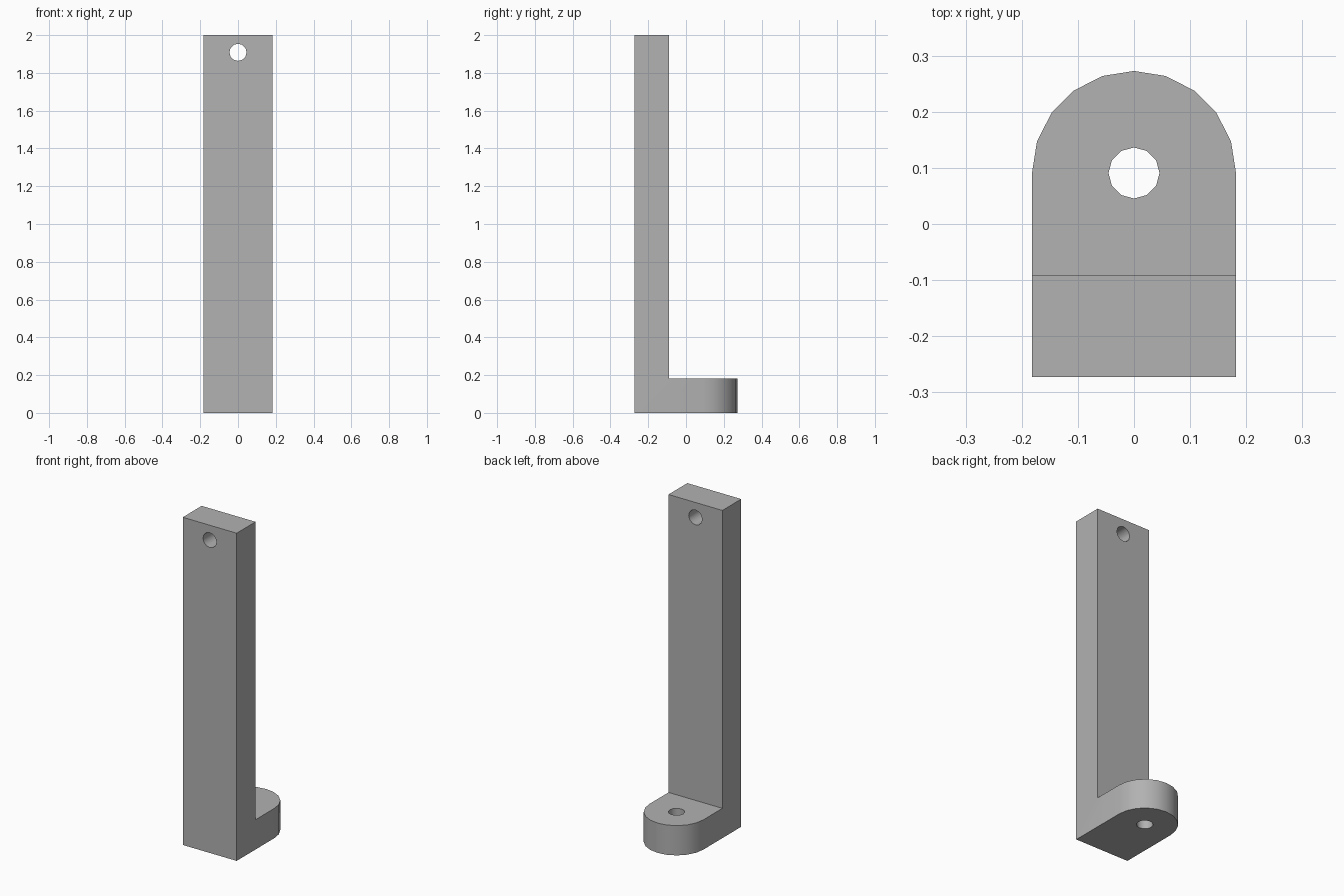
import bpy, bmesh
from math import sin, cos, pi, radians
from mathutils import Matrix

cube = bpy.data.objects.get("Cube")
if cube:
    bpy.data.objects.remove(cube, do_unlink=True)

U = 1 / 11                # bracket module
HALF_W, THICK, HEIGHT = 2 * U, 2 * U, 2.0
FRONT, INNER, EYE_Y = -3 * U, -U, U
HOLE_R = U / 2

grey = bpy.data.materials.new("plain grey")
grey.use_nodes = True
colour = (0.445, 0.445, 0.445, 1)
grey.diffuse_color = colour
grey.node_tree.nodes["Principled BSDF"].inputs["Base Color"].default_value = colour


def add_object(name, bm):
    bmesh.ops.recalc_face_normals(bm, faces=bm.faces)
    mesh = bpy.data.meshes.new(name)
    bm.to_mesh(mesh)
    bm.free()
    mesh.materials.append(grey)
    obj = bpy.data.objects.new(name, mesh)
    bpy.context.collection.objects.link(obj)
    return obj


def raise_faces(bm, faces, height):
    """Extrude faces straight up and return the raised copies."""
    geom = bmesh.ops.extrude_face_region(bm, geom=faces)["geom"]
    verts = [g for g in geom if isinstance(g, bmesh.types.BMVert)]
    bmesh.ops.translate(bm, verts=verts, vec=(0, 0, height))
    return [g for g in geom if isinstance(g, bmesh.types.BMFace)]


def hole_cutter(name, location, rotation):
    bm = bmesh.new()
    bmesh.ops.create_cone(bm, cap_ends=True, segments=12, radius1=HOLE_R,
                          radius2=HOLE_R, depth=3 * THICK,
                          matrix=Matrix.Translation(location) @ rotation)
    obj = add_object(name, bm)
    obj.hide_render = True
    return obj


# Footprint: a wall strip and a round-ended foot sharing one edge
bm = bmesh.new()
strip = [bm.verts.new((x, y, 0)) for x, y in
         ((-HALF_W, FRONT), (HALF_W, FRONT), (HALF_W, INNER), (-HALF_W, INNER))]
arc = [bm.verts.new((HALF_W * cos(pi * i / 10), EYE_Y + HALF_W * sin(pi * i / 10), 0))
       for i in range(11)]
base = [bm.faces.new(strip), bm.faces.new([strip[3], strip[2]] + arc)]

# Raise the foot, then carry the wall strip up to full height
tops = raise_faces(bm, base, THICK)
bottoms = [f for f in base if f.is_valid]
if not bottoms or all(f in tops for f in bottoms):
    bmesh.ops.contextual_create(bm, geom=[e for e in bm.edges if e.is_boundary])
wall_top = min(tops, key=lambda f: f.calc_center_median().y)
raise_faces(bm, [wall_top], HEIGHT - THICK)
# Close the underside if the extrusion moved it away
open_edges = [e for e in bm.edges if e.is_boundary]
if open_edges:
    bmesh.ops.holes_fill(bm, edges=open_edges)
bmesh.ops.dissolve_limit(bm, angle_limit=radians(1), verts=bm.verts, edges=bm.edges)
bracket = add_object("angle_bracket", bm)

# Drill one hole through the wall and one through the foot
cutters = [
    hole_cutter("wall_hole_cutter", (0, FRONT + THICK / 2, HEIGHT - U),
                Matrix.Rotation(pi / 2, 4, "X")),
    hole_cutter("foot_hole_cutter", (0, EYE_Y, THICK / 2), Matrix.Identity(4)),
]
bpy.ops.object.select_all(action="DESELECT")
bracket.select_set(True)
bpy.context.view_layer.objects.active = bracket
for cutter in cutters:
    mod = bracket.modifiers.new(cutter.name, "BOOLEAN")
    mod.operation, mod.solver, mod.object = "DIFFERENCE", "EXACT", cutter
    bpy.ops.object.modifier_apply(modifier=mod.name)
    bpy.data.objects.remove(cutter, do_unlink=True)

bpy.ops.object.shade_smooth_by_angle(angle=radians(35))
